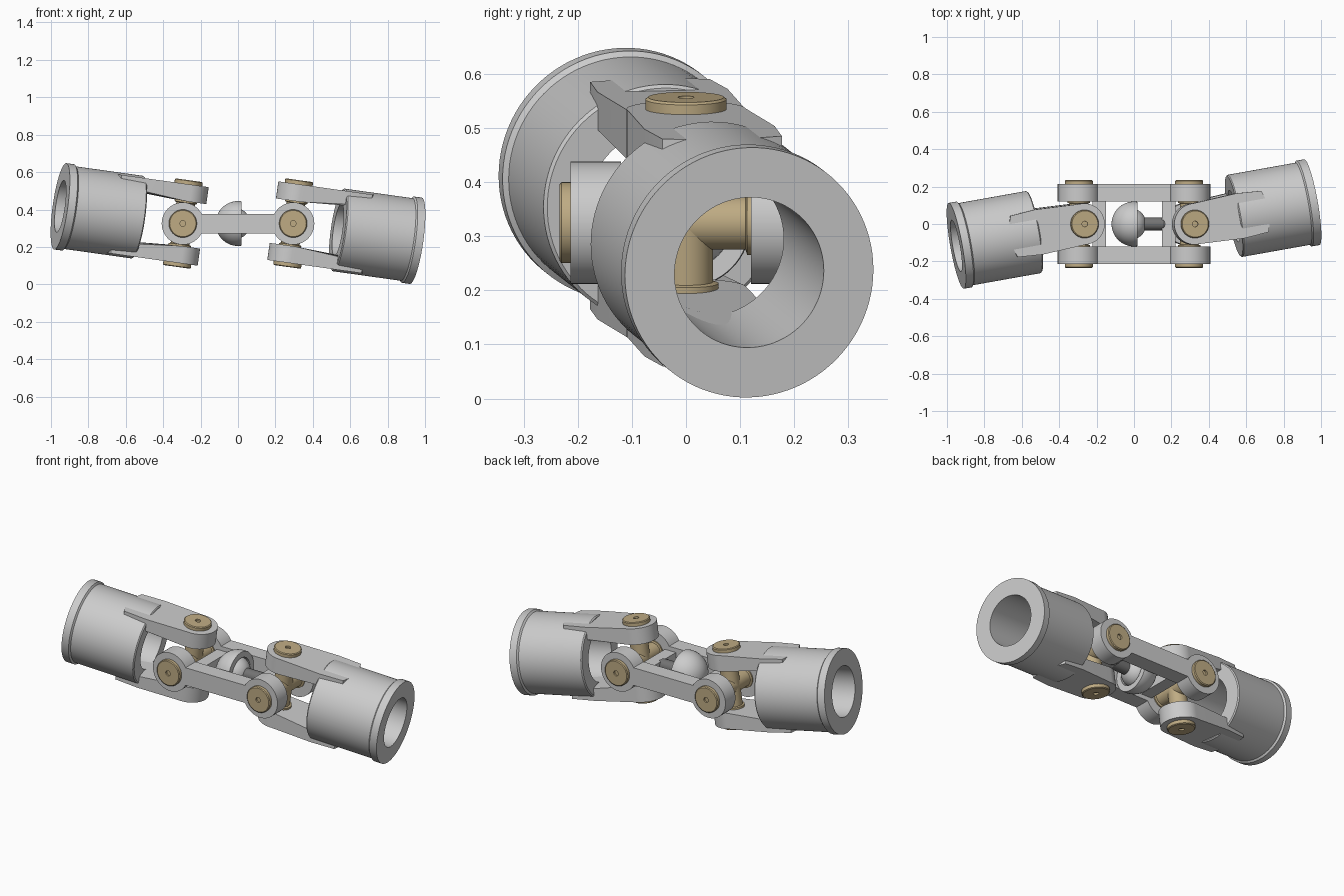
import bpy, bmesh, math
from mathutils import Matrix, Vector

if "Cube" in bpy.data.objects:
    bpy.data.objects.remove(bpy.data.objects["Cube"])

ZC, CX = 0.325, 0.295            # joint height, cross offset from centre
TILT, YAW = math.radians(8), math.radians(10)


def material(name, rgb):
    m = bpy.data.materials.new(name)
    m.diffuse_color = (*rgb, 1)
    m.use_nodes = True
    m.node_tree.nodes["Principled BSDF"].inputs["Base Color"].default_value = m.diffuse_color
    return m


STEEL = material("light steel", (0.60, 0.60, 0.60))
BRONZE = material("tan bronze", (0.52, 0.41, 0.23))
DARK = material("dark steel", (0.17, 0.17, 0.17))


def finish(name, bm, matrix, mat):
    bmesh.ops.recalc_face_normals(bm, faces=bm.faces)
    me = bpy.data.meshes.new(name)
    bm.to_mesh(me)
    bm.free()
    me.materials.append(mat)
    ob = bpy.data.objects.new(name, me)
    bpy.context.collection.objects.link(ob)
    ob.matrix_world = matrix
    bpy.ops.object.select_all(action='DESELECT')
    ob.select_set(True)
    bpy.context.view_layer.objects.active = ob
    bpy.ops.object.shade_smooth_by_angle(angle=math.radians(30))
    return ob


def lathe(name, profile, matrix, mat, closed=False, steps=64):
    """Turn (radius, height) points around the local z axis."""
    bm = bmesh.new()
    vs = [bm.verts.new((r, 0, h)) for r, h in profile]
    edges = [bm.edges.new(p) for p in zip(vs, vs[1:])]
    if closed:
        edges.append(bm.edges.new((vs[-1], vs[0])))
    bmesh.ops.spin(bm, geom=vs + edges, cent=(0, 0, 0), axis=(0, 0, 1),
                   angle=2 * math.pi, steps=steps)
    bmesh.ops.remove_doubles(bm, verts=bm.verts, dist=1e-5)
    return finish(name, bm, matrix, mat)


def prism(name, outline, z0, z1, matrix, mat, edit=None):
    """Extrude an xy outline from z0 to z1."""
    bm = bmesh.new()
    face = bm.faces.new([bm.verts.new((x, y, z1)) for x, y in outline])
    ext = bmesh.ops.extrude_face_region(bm, geom=[face], use_keep_orig=True)
    for v in ext["geom"]:
        if isinstance(v, bmesh.types.BMVert):
            v.co.z = z0
            if edit:
                edit(v)
    return finish(name, bm, matrix, mat)


def arc(cx, r, a0, a1, n=32):
    return [(cx + r * math.cos(math.radians(a0 + (a1 - a0) * i / n)),
             r * math.sin(math.radians(a0 + (a1 - a0) * i / n))) for i in range(n + 1)]


def circle_arc(r, a0, a1, n=20):
    """(radius, height) points of a sphere section, angles from the equator."""
    return [(r * math.cos(math.radians(a0 + (a1 - a0) * i / n)),
             r * math.sin(math.radians(a0 + (a1 - a0) * i / n))) for i in range(n + 1)]


def rot(deg, axis):
    return Matrix.Rotation(math.radians(deg), 4, axis)


centre = Matrix.Translation((0, 0, ZC))

# profiles shared by both ends
hub = [(0.14, 0.245), (0.217, 0.245), (0.223, 0.251), (0.223, 0.622), (0.233, 0.63),
       (0.233, 0.672), (0.14, 0.672)]
cap = [(0, 0.224), (0.015, 0.224), (0.015, 0.234), (0.07, 0.234), (0.075, 0.23),
       (0.075, 0.2), (0, 0.2)]
pin = [(0, 0), (0.05, 0), (0.05, 0.11), (0.06, 0.113), (0.06, 0.125), (0.05, 0.13),
       (0.05, 0.205), (0, 0.205)]
arm = arc(0, 0.11, 85, 275) + [(0.25, -0.122), (0.385, -0.112), (0.405, -0.05),
                               (0.405, 0.05), (0.385, 0.112), (0.25, 0.122)]


def raise_tail(v):               # keeps the arm root clear of the bore
    if v.co.x > 0.2:
        v.co.z = 0.142


for side, label in ((-1, "left"), (1, "right")):
    tilted = Matrix.Translation((side * CX, 0, ZC)) @ Matrix.Rotation(TILT, 4, 'Y')
    yoke = tilted @ Matrix.Rotation(YAW + (math.pi if side < 0 else 0), 4, 'Z')

    # yoke: bored hub with two fork arms
    lathe(label + "_hub", hub, yoke @ rot(90, 'Y'), STEEL, closed=True, steps=96)
    for flip, pos in ((0, "upper"), (180, "lower")):
        prism(f"{label}_{pos}_fork_arm", arm, 0.12, 0.212, yoke @ rot(flip, 'X'),
              STEEL, raise_tail)

    # cross: four journals with end caps
    for k, pos in enumerate(("top", "front", "bottom", "back")):
        m = tilted @ rot(90 * k, 'X')
        lathe(f"{label}_{pos}_journal", pin, m, BRONZE, steps=48)
        lathe(f"{label}_{pos}_cap", cap, m, BRONZE, steps=48)

    # bridge tying the link plates together
    x0, x1 = sorted((side * 0.15, side * 0.222))
    prism(label + "_link_bridge", [(x0, -0.13), (x1, -0.13), (x1, 0.13), (x0, 0.13)],
          -0.027, 0.027, centre, STEEL)

# link plates: straight bars with round eyes
a = math.degrees(math.asin(0.052 / 0.113))
plate = arc(CX, 0.113, -180 + a, 180 - a, 48) + arc(-CX, 0.113, a, 360 - a, 48)
for turn, pos in ((90, "front"), (-90, "back")):
    prism(pos + "_link_plate", plate, 0.12, 0.213, centre @ rot(turn, 'X'), STEEL)

# centring socket: open cup, ball and stud along x
along_x = centre @ rot(90, 'Y')
cup = circle_arc(0.12, -90, 9.6) + circle_arc(0.087, 13, -90)
lathe("centring_cup", cup, along_x, STEEL)
lathe("centring_ball", circle_arc(0.085, -90, 90),
      along_x @ Matrix.Translation((0, 0, -0.02)), STEEL)
lathe("centring_stud", [(0, 0), (0.035, 0), (0.035, 0.155), (0.02, 0.18), (0, 0.18)],
      along_x, DARK, steps=32)
